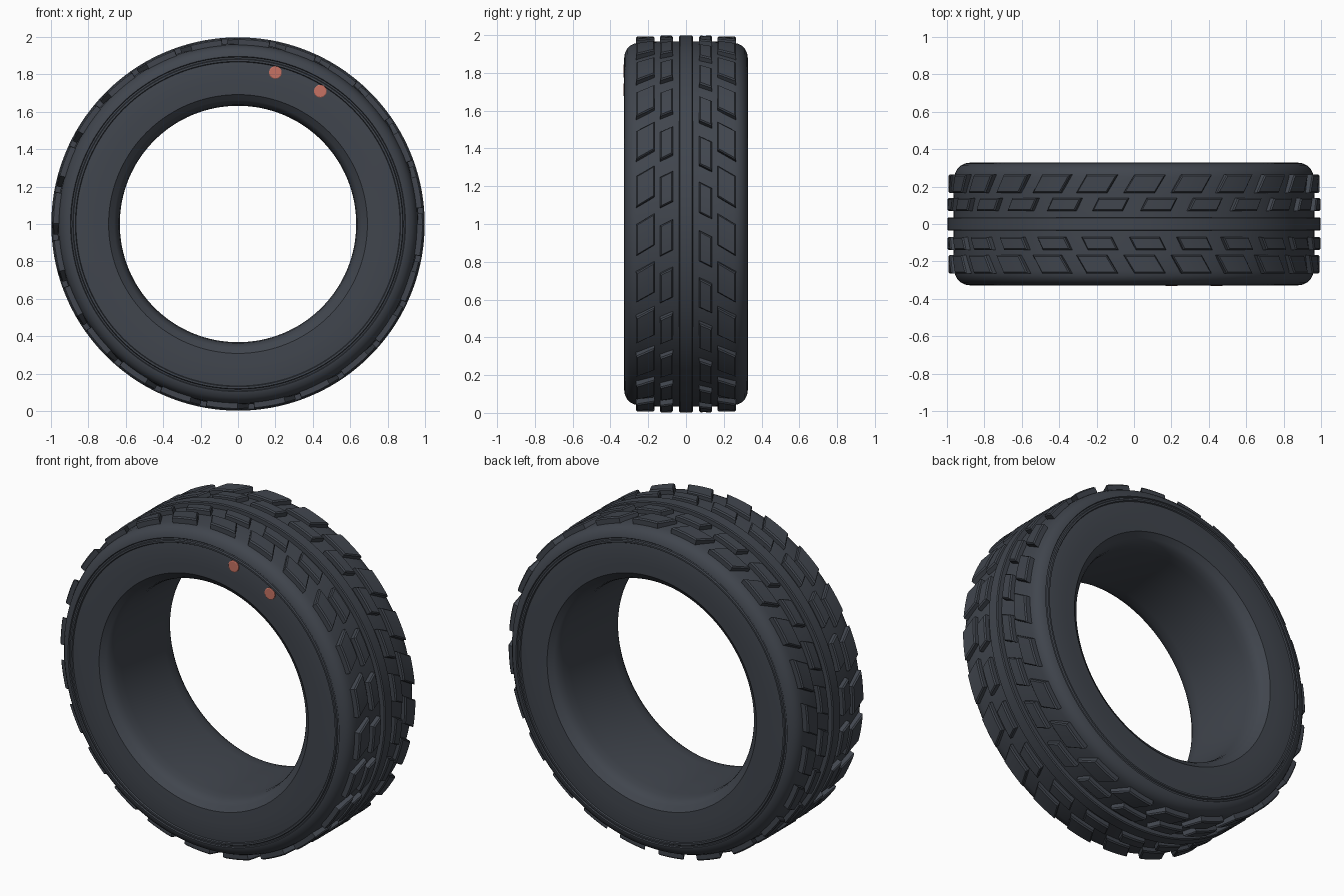
import bpy, bmesh, math

if "Cube" in bpy.data.objects:
    bpy.data.objects.remove(bpy.data.objects["Cube"])

def material(name, rgb):
    m = bpy.data.materials.new(name)
    m.diffuse_color = (*rgb, 1)
    m.use_nodes = True
    m.node_tree.nodes["Principled BSDF"].inputs["Base Color"].default_value = m.diffuse_color
    return m

RUBBER = material("dark rubber", (0.052, 0.060, 0.075))
MARK = material("coral mark", (0.57, 0.17, 0.125))

def polar(r, a, y):
    # angle a runs clockwise from the top, seen from the front
    return (r * math.sin(a), y, 1 + r * math.cos(a))

def finish(bm, name, mat, angle=30):
    bmesh.ops.recalc_face_normals(bm, faces=bm.faces)
    me = bpy.data.meshes.new(name)
    bm.to_mesh(me)
    bm.free()
    me.materials.append(mat)
    ob = bpy.data.objects.new(name, me)
    bpy.context.collection.objects.link(ob)
    bpy.ops.object.select_all(action='DESELECT')
    ob.select_set(True)
    bpy.context.view_layer.objects.active = ob
    bpy.ops.object.shade_smooth_by_angle(angle=math.radians(angle))
    return ob

def lathe(name, profile, mat, seg=128):
    # closed (radius, y) outline spun about the wheel axis
    bm = bmesh.new()
    rings = [[bm.verts.new(polar(r, 2 * math.pi * i / seg, y)) for r, y in profile]
             for i in range(seg)]
    n = len(profile)
    for i in range(seg):
        a, b = rings[i], rings[(i + 1) % seg]
        for j in range(n):
            k = (j + 1) % n
            bm.faces.new((a[j], a[k], b[k], b[j]))
    return finish(bm, name, mat)

# Tyre body: bore, rounded bead lip, sidewall, raised rings, shoulder, tread bed
half = [(0.632, 0.20), (0.637, 0.25), (0.646, 0.28), (0.662, 0.303), (0.688, 0.318),
        (0.692, 0.323), (0.76, 0.326), (0.83, 0.325), (0.866, 0.321),
        (0.870, 0.328), (0.880, 0.328), (0.884, 0.320), (0.892, 0.319),
        (0.896, 0.325), (0.905, 0.323), (0.928, 0.312), (0.945, 0.295),
        (0.955, 0.275), (0.960, 0.25), (0.966, 0.15)]
lathe("tyre_body", half + [(r, -y) for r, y in reversed(half)], RUBBER)

# Continuous centre rib
lathe("centre_rib", [(0.955, -0.036), (0.992, -0.036), (0.998, -0.031),
                     (0.998, 0.031), (0.992, 0.036), (0.955, 0.036)], RUBBER)

COUNT, STEPS = 24, 5

def tread_row(name, side, y0, y1, length, slant, phase, top):
    # ring of slanted blocks with a small chamfer round the top
    bm = bmesh.new()
    mid = (y0 + y1) / 2
    layers = [(0.945, 0), (top - 0.007, 0), (top, 0.007)]
    for b in range(COUNT):
        centre = phase + 2 * math.pi * b / COUNT
        loops, grids = [], []
        for r, inset in layers:
            edges = []
            for y in (y0 + inset, y1 - inset):
                shift = slant * (y - mid) / (y1 - y0)
                run = length - 2 * inset
                edges.append([bm.verts.new(polar(r, centre + shift + run * (s / STEPS - 0.5),
                                                 side * y)) for s in range(STEPS + 1)])
            grids.append(edges)
            loops.append(edges[0] + edges[1][::-1])
        for lo, hi in zip(loops, loops[1:]):
            for j in range(len(lo)):
                k = (j + 1) % len(lo)
                bm.faces.new((lo[j], lo[k], hi[k], hi[j]))
        for e0, e1 in (grids[0], grids[-1]):
            for s in range(STEPS):
                bm.faces.new((e0[s], e0[s + 1], e1[s + 1], e1[s]))
    finish(bm, name, RUBBER)

# Tread blocks on both halves
tread_row("inner_tread_back", 1, 0.070, 0.138, 0.165, 0.035, 0.135, 0.998)
tread_row("inner_tread_front", -1, 0.070, 0.138, 0.165, 0.035, 0.075, 0.998)
tread_row("outer_tread_back", 1, 0.166, 0.264, 0.170, 0.060, 0.058, 0.993)
tread_row("outer_tread_front", -1, 0.166, 0.264, 0.170, 0.060, 0.058, 0.993)

# Two round marks on the front sidewall
for i, (x, z) in enumerate([(0.20, 1.81), (0.44, 1.71)]):
    bm = bmesh.new()
    rings = [[bm.verts.new((x + r * math.cos(t * math.pi / 12), y, z + r * math.sin(t * math.pi / 12)))
              for t in range(24)] for r, y in ((0.034, -0.323), (0.034, -0.329), (0.030, -0.3315))]
    for lo, hi in zip(rings, rings[1:]):
        for j in range(24):
            k = (j + 1) % 24
            bm.faces.new((lo[j], lo[k], hi[k], hi[j]))
    bm.faces.new(rings[0])
    bm.faces.new(rings[-1])
    finish(bm, f"sidewall_mark_{i + 1}", MARK)
